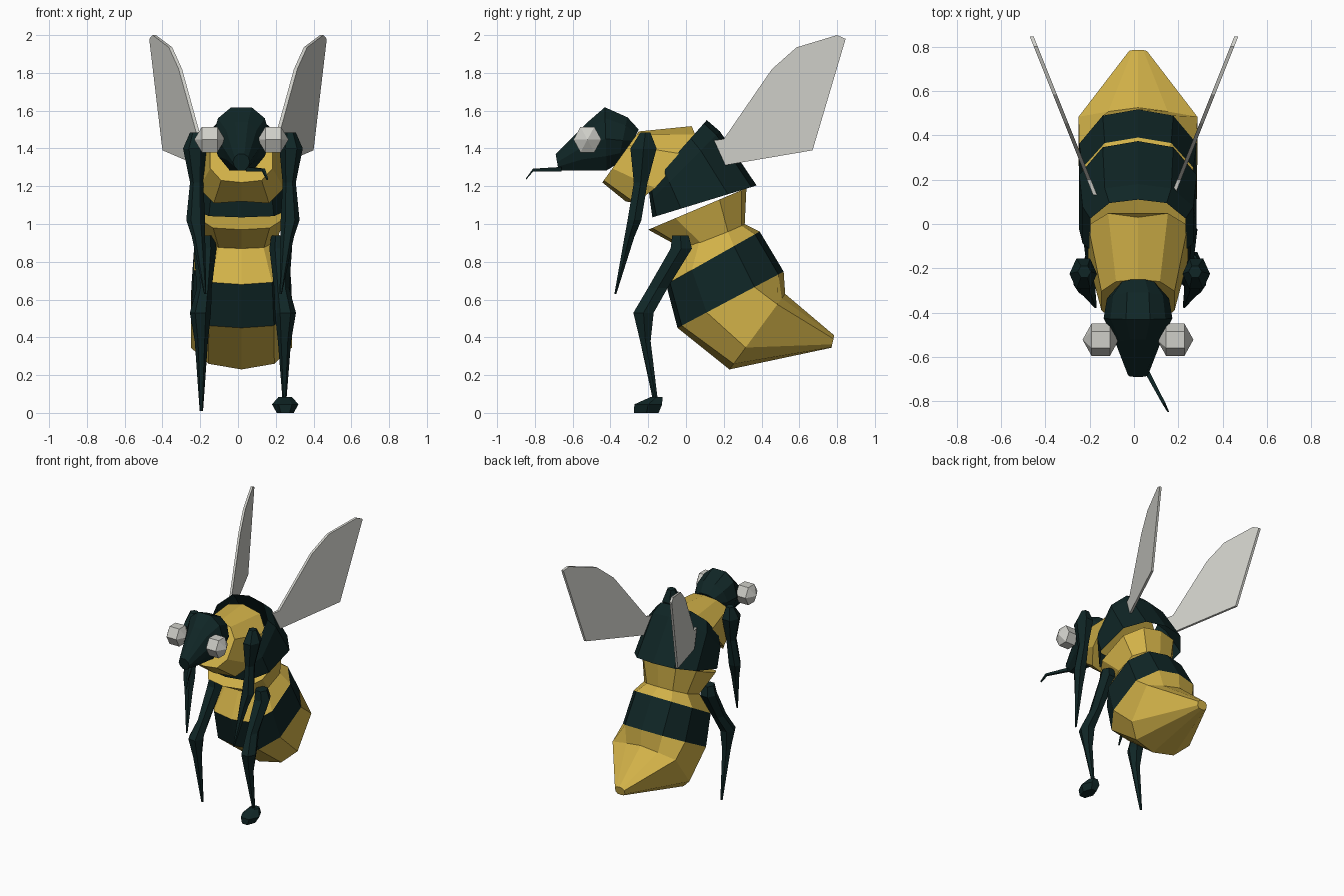
import bpy, bmesh, math
from mathutils import Vector

if "Cube" in bpy.data.objects:
    bpy.data.objects.remove(bpy.data.objects["Cube"])

CX = 0.018  # body midline


def material(name, rgb):
    m = bpy.data.materials.new(name)
    m.use_nodes = True
    m.diffuse_color = (*rgb, 1)
    m.node_tree.nodes["Principled BSDF"].inputs["Base Color"].default_value = (*rgb, 1)
    return m


YELLOW = material("honey yellow", (0.64, 0.44, 0.065))
DARK = material("dark teal", (0.005, 0.019, 0.019))
PALE = material("pale grey", (0.62, 0.62, 0.58))


def finish(bm, name, mats):
    bmesh.ops.recalc_face_normals(bm, faces=bm.faces[:])
    me = bpy.data.meshes.new(name)
    bm.to_mesh(me)
    bm.free()
    for m in mats:
        me.materials.append(m)
    ob = bpy.data.objects.new(name, me)
    bpy.context.collection.objects.link(ob)
    return ob


def loft(name, rings, mats, bands=None, caps=(True, True)):
    """Skin a list of point rings; bands gives the material slot of each span."""
    bm = bmesh.new()
    loops = [[bm.verts.new(p) for p in r] for r in rings]
    n = len(loops[0])
    for k, (a, b) in enumerate(zip(loops, loops[1:])):
        for i in range(n):
            j = (i + 1) % n
            f = bm.faces.new((a[i], a[j], b[j], b[i]))
            f.material_index = bands[k] if bands else 0
    if caps[0]:
        bm.faces.new(loops[0])
    if caps[1]:
        f = bm.faces.new(loops[-1])
        f.material_index = bands[-1] if bands else 0
    return finish(bm, name, mats)


# Half cross-sections: (across, up), from top to bottom
BODY = [(0, 1), (.6, .9), (1, .45), (1, -.45), (.65, -.92), (0, -1)]
HEAD = [(.35, 1), (.8, .65), (1, 0), (.8, -.55), (.4, -1)]


def ring(half, top, bottom, width, bulge=(0, 0)):
    """Section spanning two (y, z) points, with sides pushed by bulge."""
    t, b = Vector(top), Vector(bottom)
    mid, up = (t + b) / 2, (t - b) / 2
    full = half + [(-s, u) for s, u in reversed(half) if s > 0]
    pts = []
    for s, u in full:
        q = mid + up * u + Vector(bulge) * abs(s)
        pts.append(Vector((CX + s * width, q.x, q.y)))
    return pts


# Head
loft("head", [
    ring(HEAD, (-.25, 1.50), (-.31, 1.38), .09),
    ring(HEAD, (-.31, 1.565), (-.36, 1.32), .14),
    ring(HEAD, (-.43, 1.618), (-.42, 1.284), .155),
    ring(HEAD, (-.52, 1.54), (-.56, 1.284), .10),
    ring(HEAD, (-.69, 1.37), (-.675, 1.284), .045)], [DARK])

# Collar behind the head
loft("collar", [
    ring(BODY, (-.25, 1.49), (-.443, 1.22), .165),
    ring(BODY, (.03, 1.518), (-.32, 1.12), .225, (.06, -.04))], [YELLOW])

# Thorax shell, open at both ends
loft("thorax", [
    ring(BODY, (.11, 1.55), (-.2, 1.2), .215),
    ring(BODY, (.18, 1.49), (-.19, 1.12), .25),
    ring(BODY, (.374, 1.204), (-.178, 1.035), .265)], [DARK], caps=(False, False))

# Waist
loft("waist", [
    ring(BODY, (.32, 1.19), (-.2, .97), .23),
    ring(BODY, (.31, .98), (0, .86), .18)], [YELLOW])

# Abdomen with dark belt and pointed tail
TAIL = [(0, 1), (.5, .88), (1, .72), (1, -.42), (.65, -.85), (0, -1)]
loft("abdomen", [
    ring(BODY, (.31, 1.0), (-.02, .87), .18),
    ring(BODY, (.39, .96), (-.105, .68), .25),
    ring(BODY, (.517, .748), (-.045, .45), .265),
    ring(TAIL, (.525, .63), (.23, .23), .268),
    ring(BODY, (.785, .41), (.77, .345), .04)], [YELLOW, DARK], [0, 1, 0, 0])


def flat_ring(x, y, z, rx, ry, n=6):
    return [Vector((x + rx * math.cos(math.tau * i / n),
                    y + ry * math.sin(math.tau * i / n), z)) for i in range(n)]


def leg(name, side, joints):
    loft(name, [flat_ring(CX + .008 + side * x, y, z, rx, ry)
                for x, y, z, rx, ry in joints], [DARK])


def wing(name, side):
    """Thin angled blade."""
    outline = [(.13, 1.44), (.2, 1.45), (.255, 1.53), (.455, 1.82), (.585, 1.935),
               (.80, 2.0), (.845, 1.98), (.67, 1.39), (.2, 1.31)]
    skins = [[Vector((side * (.175 + (y - .13) * .4 + d), y, z)) for y, z in outline]
             for d in (-.009, .009)]
    loft(name, skins, [PALE])


def eye(name, side):
    bm = bmesh.new()
    bmesh.ops.create_uvsphere(bm, u_segments=6, v_segments=3, radius=1)
    for v in bm.verts:
        p = v.co.copy()
        v.co = (CX + side * .168 + p.z * .082, -.522 + p.y * .085, 1.447 + p.x * .09)
    finish(bm, name, [PALE])


for label, side in (("left", 1), ("right", -1)):
    eye(label + "_eye", side)
    wing(label + "_wing", side)
    leg(label + "_front_leg", side, [
        (.25, -.215, 1.485, .03, .03), (.255, -.225, 1.40, .062, .08),
        (.245, -.24, 1.22, .035, .042), (.25, -.273, 1.02, .05, .042),
        (.235, -.30, .93, .035, .03), (.20, -.374, .63, .006, .006)])
    leg(label + "_rear_leg", side, [
        (.195, -.03, .94, .045, .05), (.20, -.025, .87, .06, .065),
        (.205, -.15, .66, .04, .06), (.225, -.225, .53, .056, .062),
        (.22, -.215, .38, .035, .032), (.22, -.155, .01 if side < 0 else .05, .009, .009)])

# Single foot on the left rear leg
loft("left_foot", [
    flat_ring(.25, -.21, 0, .045, .075),
    flat_ring(.25, -.20, .045, .07, .085),
    flat_ring(.25, -.155, .085, .035, .035)], [DARK])

# Bent proboscis
path = [(.055, -.66, 1.29, .012), (.135, -.81, 1.285, .008), (.155, -.848, 1.237, .004)]
loft("proboscis", [[Vector((x + a * r, y, z + b * r))
                    for a, b in ((1, 1), (-1, 1), (-1, -1), (1, -1))]
                   for x, y, z, r in path], [DARK])
